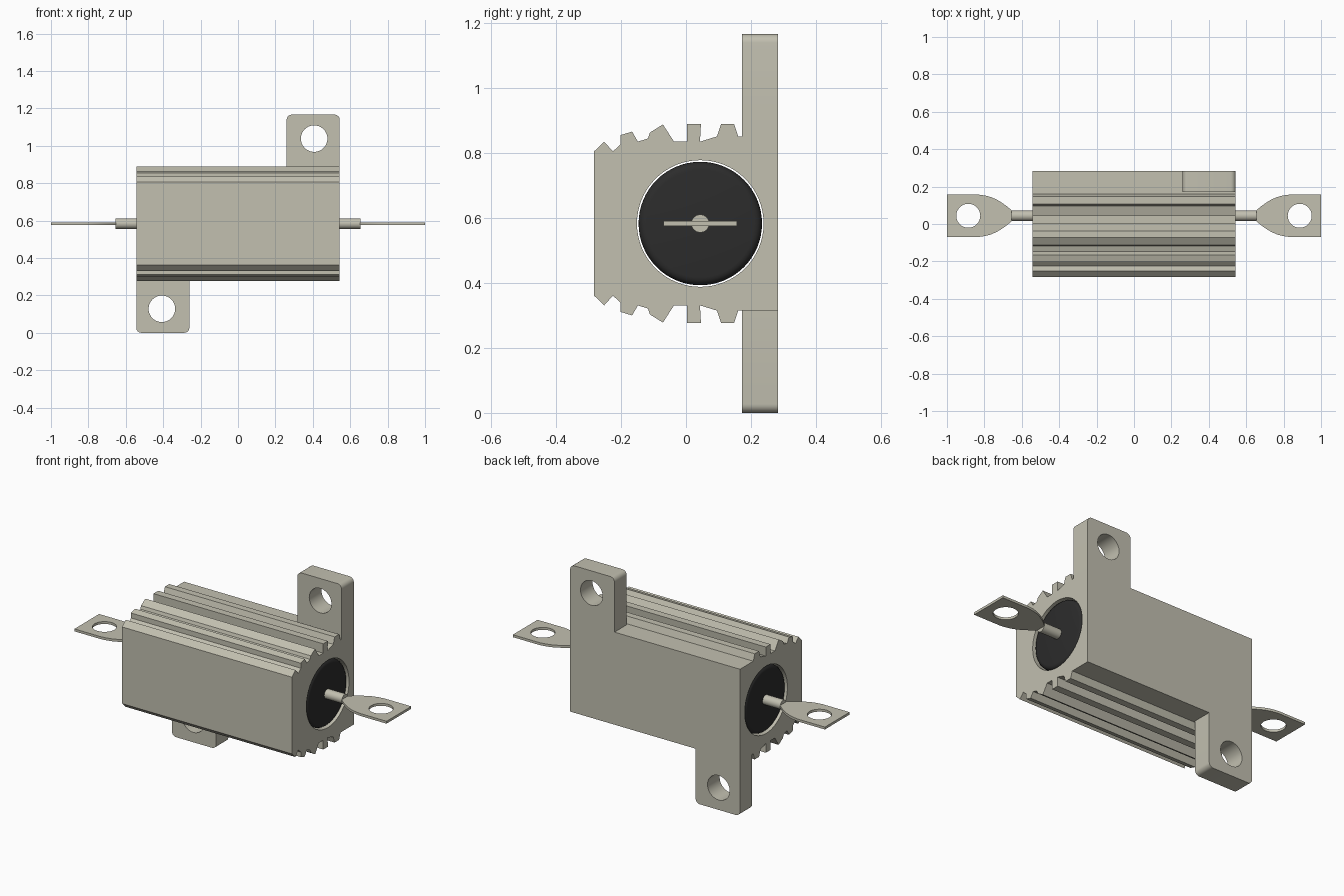
import bpy, bmesh, math
from mathutils import Matrix, Vector

if "Cube" in bpy.data.objects:
    bpy.data.objects.remove(bpy.data.objects["Cube"], do_unlink=True)

CY, CZ = 0.044, 0.583      # axis of the core and leads
HALF = 0.544               # half length of the housing


def material(name, rgb, rough):
    m = bpy.data.materials.new(name)
    m.use_nodes = True
    m.diffuse_color = (*rgb, 1)
    bsdf = m.node_tree.nodes["Principled BSDF"]
    bsdf.inputs["Base Color"].default_value = (*rgb, 1)
    bsdf.inputs["Roughness"].default_value = rough
    return m


METAL = material("warm grey metal", (0.54, 0.525, 0.435), 0.5)
BLACK = material("black core", (0.025, 0.025, 0.025), 0.5)


def finish(name, bm, matrix, mat):
    bmesh.ops.transform(bm, matrix=matrix, verts=bm.verts)
    bmesh.ops.recalc_face_normals(bm, faces=bm.faces)
    mesh = bpy.data.meshes.new(name)
    bm.to_mesh(mesh)
    bm.free()
    mesh.materials.append(mat)
    ob = bpy.data.objects.new(name, mesh)
    bpy.context.collection.objects.link(ob)
    bpy.ops.object.select_all(action='DESELECT')
    ob.select_set(True)
    bpy.context.view_layer.objects.active = ob
    bpy.ops.object.shade_smooth_by_angle(angle=math.radians(30))
    return ob


def arc(cx, cy, r, a0, a1, n):
    return [(cx + r * math.cos(math.radians(a0 + (a1 - a0) * i / n)),
             cy + r * math.sin(math.radians(a0 + (a1 - a0) * i / n))) for i in range(n + 1)]


def circle(cx, cy, r, n):
    return arc(cx, cy, r, 0, 360, n)[:-1]


def extrusion(name, outline, hole, depth, matrix, mat=METAL):
    """Outline with one hole, extruded from 0 to depth along local z."""
    bm = bmesh.new()
    edges = []
    for loop in (outline, hole):
        vs = [bm.verts.new((x, y, 0)) for x, y in loop]
        edges += [bm.edges.new((vs[i - 1], vs[i])) for i in range(len(vs))]
    bmesh.ops.triangle_fill(bm, edges=edges, use_beauty=True, normal=(0, 0, 1))
    res = bmesh.ops.extrude_face_region(bm, geom=bm.faces[:], use_keep_orig=True)
    top = [g for g in res["geom"] if isinstance(g, bmesh.types.BMVert)]
    bmesh.ops.translate(bm, vec=(0, 0, depth), verts=top)
    return finish(name, bm, matrix, mat)


def rod(name, radius, x0, x1, sides, mat, bevel=0):
    """Cylinder along x on the core axis, with optional rounded rims."""
    bm = bmesh.new()
    bmesh.ops.create_cone(bm, cap_ends=True, segments=sides, radius1=radius,
                          radius2=radius, depth=abs(x1 - x0))
    if bevel:
        rims = [e for e in bm.edges if abs(e.verts[0].co.z - e.verts[1].co.z) < 1e-4]
        bmesh.ops.bevel(bm, geom=rims, offset=bevel, segments=4, profile=0.5, affect='EDGES')
    mat4 = Matrix.Translation(((x0 + x1) / 2, CY, CZ)) @ Matrix.Rotation(math.pi / 2, 4, 'Y')
    return finish(name, bm, mat4, mat)


# Finned housing: (y, z) profile, fins mirrored below, round bore
fins = [(-0.283, 0.805), (-0.252, 0.835), (-0.225, 0.805), (-0.202, 0.826), (-0.202, 0.855),
        (-0.166, 0.866), (-0.148, 0.835), (-0.117, 0.845), (-0.111, 0.863), (-0.071, 0.888),
        (-0.037, 0.835), (0.003, 0.835), (0.003, 0.889), (0.046, 0.889), (0.043, 0.835),
        (0.095, 0.851), (0.108, 0.889), (0.148, 0.889), (0.161, 0.851), (0.283, 0.851)]
profile = fins + [(y, 2 * CZ - z) for y, z in reversed(fins)]
yz_to_x = Matrix(((0, 0, 1, -HALF), (1, 0, 0, 0), (0, 1, 0, 0), (0, 0, 0, 1)))
extrusion("finned_housing", profile, circle(CY, CZ, 0.195, 64), 2 * HALF, yz_to_x)

# Mounting tabs at opposite corners, the lower one is the upper turned half a circle
R = 0.027
x0, x1, z0, z1 = 0.26, HALF, 0.851 - CZ, CZ
tab = [(x0, z0), (x1, z0)] + arc(x1 - R, z1 - R, R, 0, 90, 6) + arc(x0 + R, z1 - R, R, 90, 180, 6)
xz_to_y = Matrix.Translation((0, 0.283, CZ)) @ Matrix.Rotation(math.pi / 2, 4, 'X')
for name, turn in (("upper_mounting_tab", 0), ("lower_mounting_tab", math.pi)):
    extrusion(name, tab, circle(0.407, 1.038 - CZ, 0.071, 40), 0.111,
              xz_to_y @ Matrix.Rotation(turn, 4, 'Z'))

# Core with a thin clearance in the bore
rod("core", 0.19, -HALF + 0.003, HALF - 0.003, 64, BLACK, bevel=0.024)

# Leads: round pin and flat solder lug at each end
T = 0.014
side = [(0.652, 0.027), (0.675, 0.047), (0.705, 0.069), (0.735, 0.087),
        (0.765, 0.1), (0.795, 0.108), (0.83, 0.113), (1.0, 0.113)]
lug = side + [(x, -y) for x, y in reversed(side)]
for label, s, turn in (("left", 1, 0), ("right", -1, math.pi)):
    rod(label + "_lead_pin", 0.028, s * 0.5, s * 0.654, 16, METAL)
    extrusion(label + "_solder_lug", lug, circle(0.886, 0, 0.064, 40), T,
              Matrix.Translation((0, CY, CZ - T / 2)) @ Matrix.Rotation(turn, 4, 'Z'))
